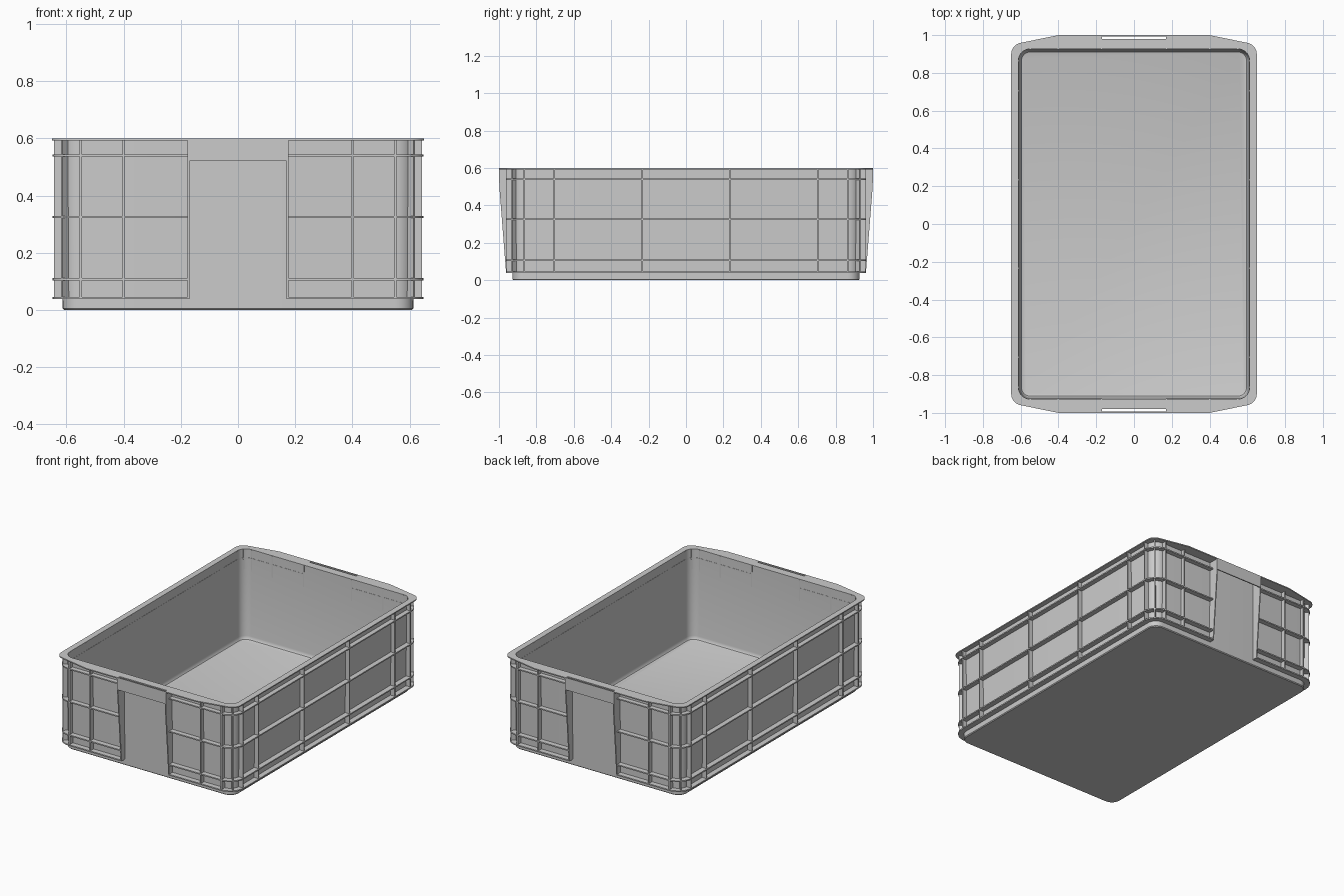
import bpy, bmesh, math

if "Cube" in bpy.data.objects:
    bpy.data.objects.remove(bpy.data.objects["Cube"])

CX, CY = 0.55, 0.865      # corner arc centres; every outline is an offset from these
SEG = 8
GRIP = 0.17               # half width of the handle recess


def finish(name, verts, faces, mirror=()):
    me = bpy.data.meshes.new(name)
    me.from_pydata(verts, [], faces)
    bm = bmesh.new()
    bm.from_mesh(me)
    bmesh.ops.recalc_face_normals(bm, faces=bm.faces)
    bm.to_mesh(me)
    bm.free()
    ob = bpy.data.objects.new(name, me)
    bpy.context.collection.objects.link(ob)
    me.shade_smooth()
    me.set_sharp_from_angle(angle=math.radians(30))
    if mirror:
        m = ob.modifiers.new("mirror", 'MIRROR')
        m.use_axis = ('x' in mirror, 'y' in mirror, False)
        m.use_mirror_merge = False
    return ob


def arc(cx, cy, r, a0, a1):
    return [(cx + r * math.cos(math.radians(a0 + (a1 - a0) * i / SEG)),
             cy + r * math.sin(math.radians(a0 + (a1 - a0) * i / SEG)))
            for i in range(SEG + 1)]


def rounded(r):
    pts = []
    for k, (sx, sy) in enumerate([(1, 1), (-1, 1), (-1, -1), (1, -1)]):
        pts += arc(sx * CX, sy * CY, r, 90 * k, 90 * k + 90)
    return pts


def half(quarter):
    # mirrors a front-to-back quarter outline into a right-hand half outline
    return [(x, -y) for x, y in reversed(quarter)] + quarter


def ribbon(name, outer, inner, z0, z1):
    # flat strip between two matching open outlines, mirrored to the left
    n = len(outer)
    verts = [(x, y, z) for z in (z0, z1) for p in (outer, inner) for x, y in p]
    faces = [(0, n, 3 * n, 2 * n), (n - 1, 2 * n - 1, 4 * n - 1, 3 * n - 1)]
    for i in range(n - 1):
        for a, b in ((0, n), (n, 3 * n), (3 * n, 2 * n), (2 * n, 0)):
            faces.append((a + i, a + i + 1, b + i + 1, b + i))
    return finish(name, verts, faces, 'x')


def prism(name, a, b, mirror):
    # solid between two matching end polygons
    n = len(a)
    faces = [tuple(range(n)), tuple(range(n, 2 * n))]
    faces += [(i, (i + 1) % n, n + (i + 1) % n, n + i) for i in range(n)]
    return finish(name, a + b, faces, mirror)


def box(name, x0, x1, y0, y1, z0, z1, mirror):
    foot = [(x0, y0), (x1, y0), (x1, y1), (x0, y1)]
    return prism(name, [(*p, z0) for p in foot], [(*p, z1) for p in foot], mirror)


# Tub: outer wall, top edge, inner wall with floor fillet
levels = [(0.058, 0), (0.063, 0.005), (0.068, 0.598), (0.062, 0.598),
          (0.054, 0.036), (0.051, 0.022), (0.046, 0.015), (0.038, 0.012)]
verts = [(x, y, z) for r, z in levels for x, y in rounded(r)]
n = 4 * (SEG + 1)
faces = [tuple(range(n)), tuple(range(len(verts) - n, len(verts)))]
for k in range(len(levels) - 1):
    for i in range(n):
        j = (i + 1) % n
        faces.append((k * n + i, k * n + j, k * n + n + j, k * n + n + i))
finish("tub", verts, faces)

# Top rim, swelling outward toward the handles
outer = half(arc(0.59, 0.9, 0.06, 0, 78) + [(0.4, 1.0), (GRIP, 1.0)])
inner = half(arc(CX, CY, 0.062, 0, 90) + [(0.4, CY + 0.062), (GRIP, CY + 0.062)])
ribbon("top_rim", outer, inner, 0.593, 0.6)
box("rim_handle_bridge", -GRIP, GRIP, CY + 0.062, 0.98, 0.593, 0.6, 'y')

# Horizontal ribs, interrupted at the handle recesses
for i, z in enumerate((0.042, 0.107, 0.325, 0.54)):
    o, w = [half(arc(CX, CY, r, 0, 90) + [(GRIP, CY + r)]) for r in (0.098, 0.06)]
    ribbon(f"horizontal_rib_{i}", o, w, z - 0.004, z + 0.004)

# Vertical ribs on the ends, long sides and round the corners
T, Z0, Z1 = 0.004, 0.04, 0.597
box("end_rib", 0.40 - T, 0.40 + T, CY + 0.06, CY + 0.094, Z0, Z1, 'xy')
for y in (0.235, 0.705):
    box("side_rib", CX + 0.06, CX + 0.094, y - T, y + T, Z0, Z1, 'xy')
for deg in (0, 45, 90):
    c, s = math.cos(math.radians(deg)), math.sin(math.radians(deg))
    foot = [(CX + r * c - t * s, CY + r * s + t * c)
            for r, t in ((0.06, -T), (0.094, -T), (0.094, T), (0.06, T))]
    prism(f"corner_rib_{deg}", [(*p, Z0) for p in foot], [(*p, Z1) for p in foot], 'xy')

# Handles: tapered cheek plates and hanging grip lip
cheek = [(CY + 0.06, Z0), (0.962, Z0), (0.998, 0.5), (0.998, 0.597), (CY + 0.06, 0.597)]
prism("handle_cheek", [(GRIP - 0.001, y, z) for y, z in cheek],
      [(GRIP + 0.006, y, z) for y, z in cheek], 'xy')
box("handle_lip", -GRIP - 0.005, GRIP + 0.005, 0.993, 1.0, 0.52, 0.6, 'y')
